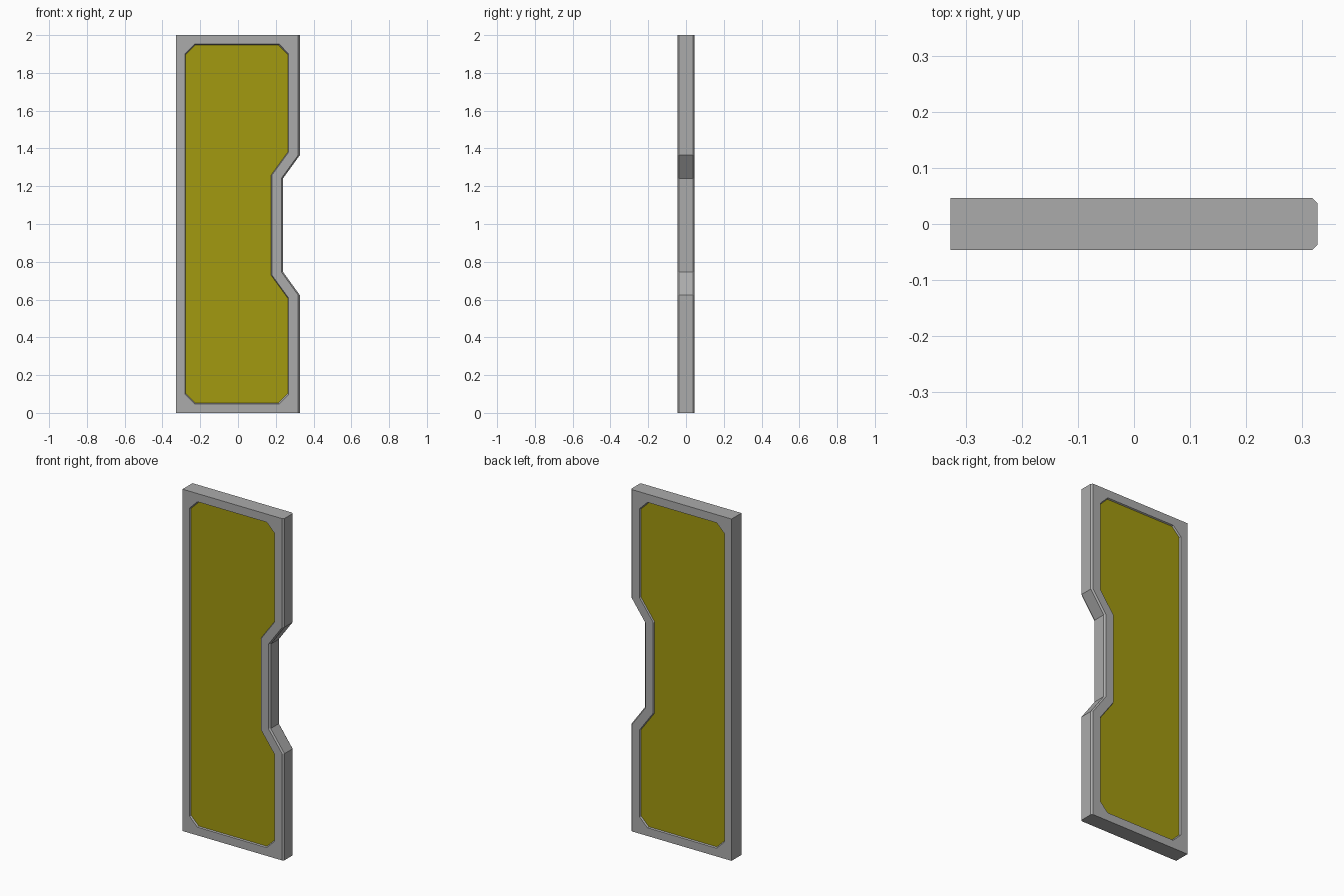
import bpy, bmesh

if "Cube" in bpy.data.objects:
    bpy.data.objects.remove(bpy.data.objects["Cube"])

HALF_T, CH = 0.046, 0.009     # half thickness, edge chamfer
RECESS, LIP = 0.008, 0.004    # panel depth and lip slope width
NOTCH_DROP = 0.006            # the notch sits slightly below mid height


def full(half):
    """Mirror the lower half outline about z = 1, then lower the notch points."""
    pts = half + [(x, 2 - z) for x, z in reversed(half)]
    return [(x, z - NOTCH_DROP if 0.5 < z < 1.5 else z) for x, z in pts]


def outer(dx):
    # corners are doubled so the loop matches the opening; merged later
    a = (-0.327, 0.0)
    b = (0.327 - dx, 0.0)
    return full([a, a, b, b, (0.327 - dx, 0.63), (0.238 - dx, 0.753)])


def opening(i):
    l, r, b, c = -0.281 + i, 0.268 - i, 0.048 + i, 0.05
    return full([(l, b + c), (l + c, b), (r - c, b), (r, b + c),
                 (r, 0.614 - i * 0.35), (0.18 - i, 0.735 - i * 0.35)])


def make_material(name, color):
    mat = bpy.data.materials.new(name)
    mat.diffuse_color = (*color, 1)
    mat.use_nodes = True
    mat.node_tree.nodes["Principled BSDF"].inputs["Base Color"].default_value = mat.diffuse_color
    return mat


def make_object(name, bm, material):
    bmesh.ops.remove_doubles(bm, verts=bm.verts, dist=1e-5)
    bmesh.ops.recalc_face_normals(bm, faces=bm.faces)
    mesh = bpy.data.meshes.new(name)
    bm.to_mesh(mesh)
    bm.free()
    mesh.materials.append(material)
    ob = bpy.data.objects.new(name, mesh)
    bpy.context.collection.objects.link(ob)
    return ob


grey = make_material("frame_grey", (0.41, 0.41, 0.41))
yellow = make_material("panel_yellow", (0.362, 0.319, 0.005))

# Frame: loops run from the front recess, around the rim, to the back recess
front = [(opening(LIP), -HALF_T + RECESS), (opening(0), -HALF_T),
         (outer(CH), -HALF_T), (outer(0), -HALF_T + CH)]
sections = front + [(pts, -y) for pts, y in reversed(front)]
bm = bmesh.new()
loops = [[bm.verts.new((x, y, z)) for x, z in pts] for pts, y in sections]
for a, b in zip(loops, loops[1:]):
    n = len(a)
    for k in range(n):
        j = (k + 1) % n
        bm.faces.new((a[k], a[j], b[j], b[k]))
make_object("door_frame", bm, grey)

# Recessed panels on the front and back
for name, side in (("front_panel", -1), ("back_panel", 1)):
    bm = bmesh.new()
    y = side * (HALF_T - RECESS)
    bm.faces.new([bm.verts.new((x, y, z)) for x, z in opening(LIP)])
    ob = make_object(name, bm, yellow)
    if ob.data.polygons[0].normal.y * side < 0:
        ob.data.flip_normals()
